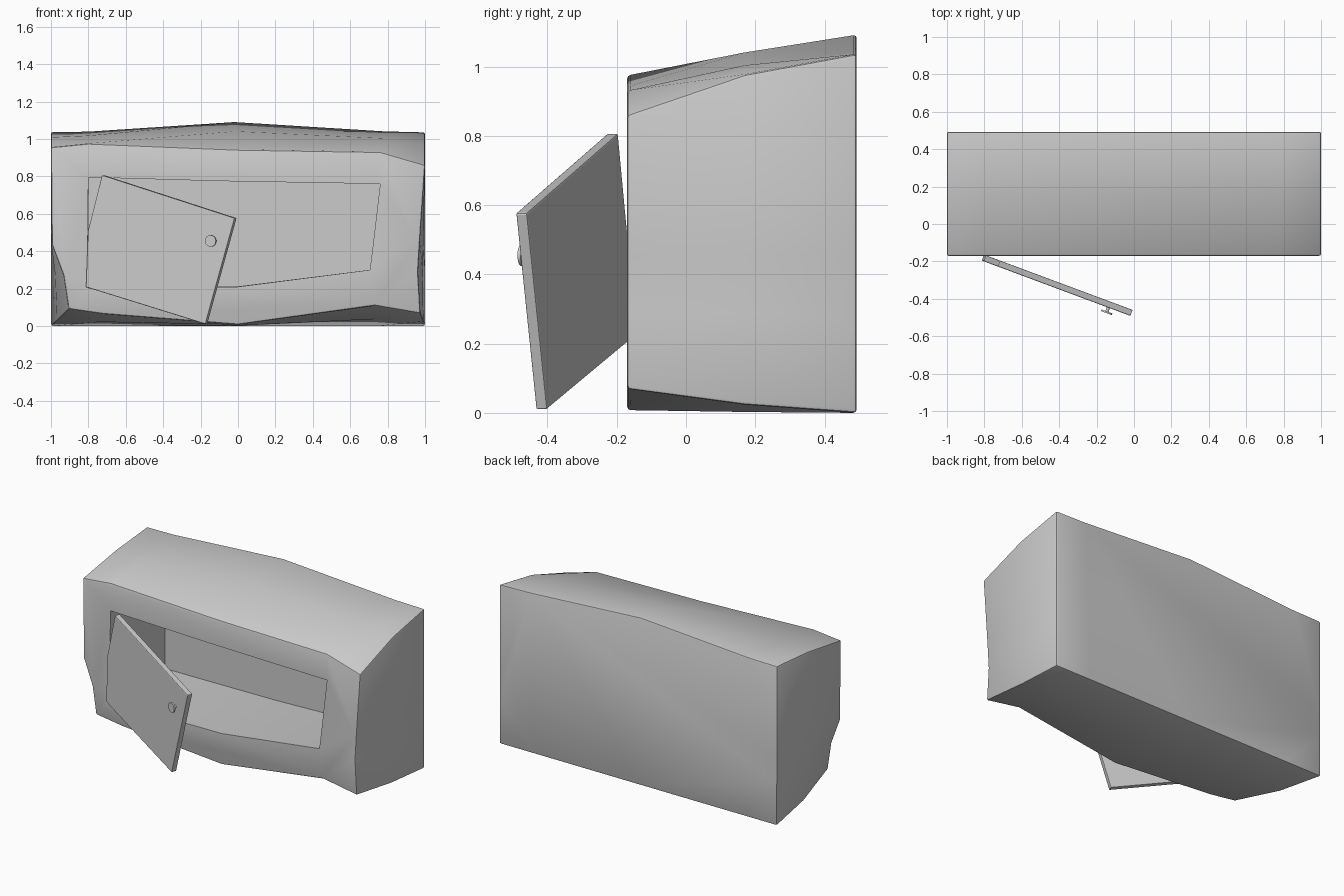
import bpy, bmesh, math
from mathutils import Vector

if "Cube" in bpy.data.objects:
    bpy.data.objects.remove(bpy.data.objects["Cube"])


def loft(name, rings, bevel=0.0):
    """Solid skinned through equal-length rings, capped at both ends."""
    bm = bmesh.new()
    loops = [[bm.verts.new(p) for p in ring] for ring in rings]
    n = len(loops[0])
    for a, b in zip(loops, loops[1:]):
        for i in range(n):
            j = (i + 1) % n
            bm.faces.new((a[i], a[j], b[j], b[i]))
    bm.faces.new(loops[0])
    bm.faces.new(loops[-1])
    bmesh.ops.recalc_face_normals(bm, faces=bm.faces)
    mesh = bpy.data.meshes.new(name)
    bm.to_mesh(mesh)
    bm.free()
    ob = bpy.data.objects.new(name, mesh)
    bpy.context.collection.objects.link(ob)
    if bevel:
        m = ob.modifiers.new("soft_edges", 'BEVEL')
        m.width = bevel
        m.segments = 2
        m.limit_method = 'ANGLE'
        m.angle_limit = math.radians(40)
    return ob


def at_y(points, y):
    return [(x, y, z) for x, z in points]


# cabinet: wobbly front outline settling into a tidy back outline
front = [(-1, .955), (-.8, .975), (0, .942), (.76, .93), (1, .86),
         (.972, .456), (.962, .29), (.975, .068), (.73, .11), (0, .008),
         (-.72, .065), (-.905, .092), (-.932, .27), (-.995, .437)]
back = [(-1, 1.037), (-.8, 1.04), (-.02, 1.092), (.78, 1.042), (1, 1.037),
        (1, .46), (1, .28), (1, 0), (.75, 0), (0, 0),
        (-.75, 0), (-1, 0), (-1, .27), (-1, .44)]
middle = [tuple(f + (b - f) * .66 for f, b in zip(p, q)) for p, q in zip(front, back)]
cabinet = loft("cabinet", [at_y(front, -.17), at_y(middle, .17), at_y(back, .493)], .01)

# hollow compartment
opening = [(-.8, .795), (-.1, .775), (.76, .76), (.72, .42), (.705, .3),
           (0, .21), (-.81, .205), (-.803, .5)]
rear = [(-.8, .795), (-.1, .775), (.76, .76), (.73, .42), (.72, .235),
        (0, .212), (-.8, .205), (-.8, .5)]
cutter = loft("compartment_cutter",
              [at_y(opening, -.3), at_y(opening, -.17), at_y(rear, .39)])
cutter.hide_render = True
cutter.display_type = 'WIRE'
cut = cabinet.modifiers.new("compartment", 'BOOLEAN')
cut.operation = 'DIFFERENCE'
cut.solver = 'EXACT'
cut.object = cutter
bpy.context.view_layer.update()
deps = bpy.context.evaluated_depsgraph_get()
cabinet.data = bpy.data.meshes.new_from_object(cabinet.evaluated_get(deps))
cabinet.modifiers.clear()
bpy.data.objects.remove(cutter)

# door swung open, hinged on the left
normal = Vector((-.348, -.937, 0))
outline = [(-.728, .807), (-.018, .577), (-.175, .01), (-.814, .208), (-.803, .51)]
face = [Vector((x, -.197 - .372 * (x + .81), z)) for x, z in outline]
door = loft("door", [face, [p - normal * .034 for p in face]], .005)

# round knob on a short stem
base = Vector((-.137, -.447, .455))
for name, r, start, end in (("knob_stem", .009, -.01, .026), ("knob", .031, .022, .031)):
    bpy.ops.mesh.primitive_cylinder_add(
        vertices=20, radius=r, depth=end - start,
        location=base + normal * (start + end) / 2,
        rotation=normal.to_track_quat('Z', 'Y').to_euler())
    bpy.context.object.name = name
    bpy.ops.object.shade_smooth_by_angle(angle=math.radians(30))

# soft shading on the cabinet, crisp corners
bpy.ops.object.select_all(action='DESELECT')
cabinet.select_set(True)
bpy.context.view_layer.objects.active = cabinet
bpy.ops.object.shade_smooth_by_angle(angle=math.radians(30))
